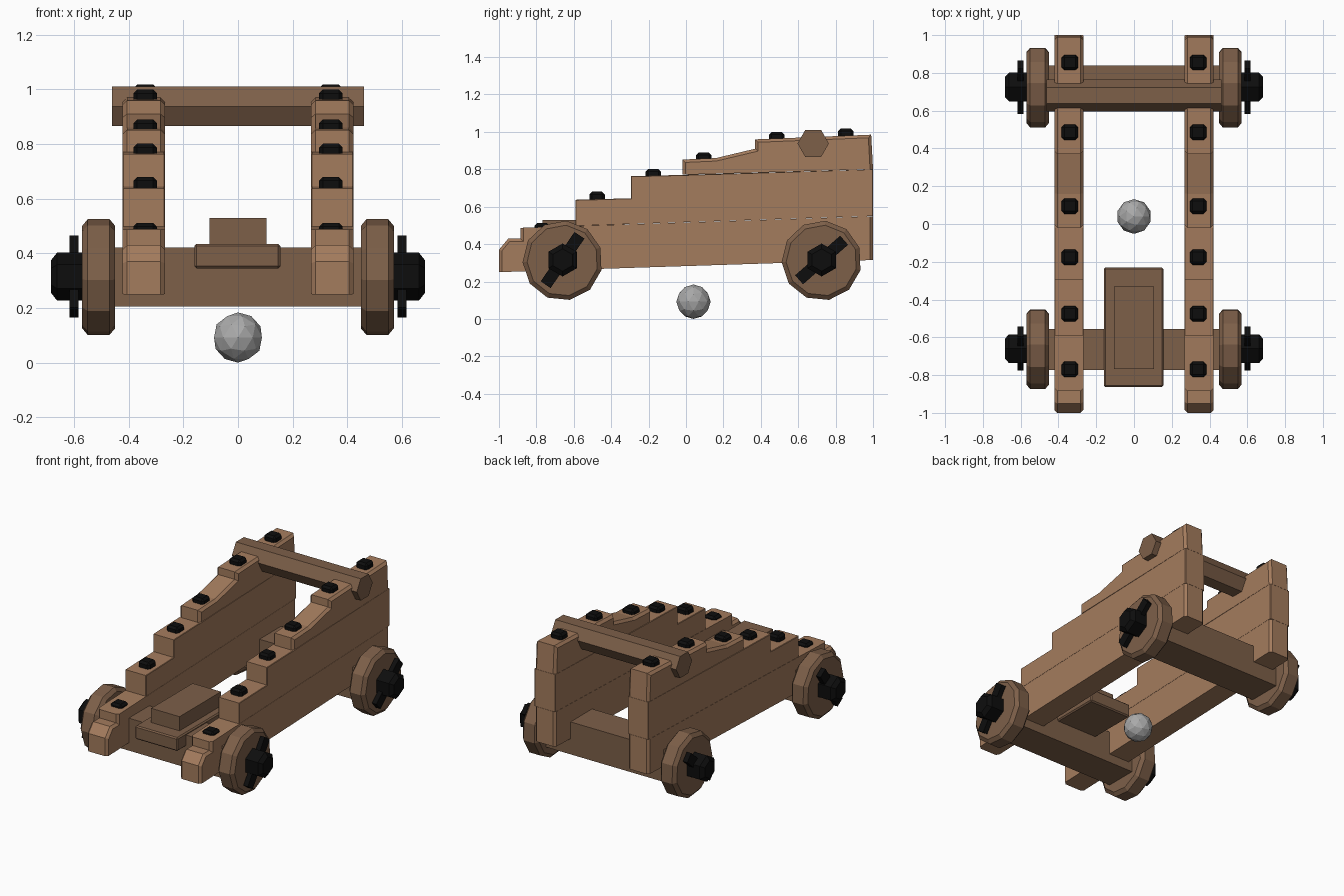
import bpy, bmesh, math
from mathutils import Matrix, Vector

if "Cube" in bpy.data.objects:
    bpy.data.objects.remove(bpy.data.objects["Cube"])


def material(name, rgb):
    m = bpy.data.materials.new(name)
    m.diffuse_color = (*rgb, 1)
    m.use_nodes = True
    m.node_tree.nodes["Principled BSDF"].inputs["Base Color"].default_value = m.diffuse_color
    return m


LIGHT = material("light_wood", (0.37, 0.20, 0.11))
DARK = material("dark_wood", (0.205, 0.115, 0.066))
IRON = material("black_iron", (0.004, 0.004, 0.004))
STONE = material("grey_ball", (0.40, 0.40, 0.40))


def finish(bm, name, mat):
    bmesh.ops.recalc_face_normals(bm, faces=bm.faces[:])
    me = bpy.data.meshes.new(name)
    bm.to_mesh(me)
    bm.free()
    me.materials.append(mat)
    ob = bpy.data.objects.new(name, me)
    bpy.context.collection.objects.link(ob)
    return ob


def box(name, lo, hi, mat, bevel=0.0, turn=0.0):
    """Box between two corners, turned about the x axis through its centre."""
    lo, hi = Vector(lo), Vector(hi)
    bm = bmesh.new()
    bmesh.ops.create_cube(bm, size=1, matrix=Matrix.Diagonal((*(hi - lo), 1)))
    if bevel:
        bmesh.ops.bevel(bm, geom=bm.edges[:], offset=bevel, segments=1, affect='EDGES')
    bm.transform(Matrix.Translation((lo + hi) / 2) @ Matrix.Rotation(turn, 4, 'X'))
    return finish(bm, name, mat)


def turned(name, rings, sides, y, z, mat, phase=0.0):
    """Solid along x from (x, radius) rings."""
    bm = bmesh.new()
    loops = []
    for x, r in rings:
        loops.append([bm.verts.new((x, y + r * math.sin(phase + math.tau * i / sides),
                                    z + r * math.cos(phase + math.tau * i / sides)))
                      for i in range(sides)])
    for a, b in zip(loops, loops[1:]):
        for i in range(sides):
            j = (i + 1) % sides
            bm.faces.new((a[i], a[j], b[j], b[i]))
    bm.faces.new(loops[0])
    bm.faces.new(loops[-1])
    return finish(bm, name, mat)


def plank(name, profile, x0, x1, mat):
    """Side profile (y, z) extruded in x, short outline edges chamfered."""
    bm = bmesh.new()
    f = bm.faces.new([bm.verts.new((x0, y, z)) for y, z in profile])
    ext = bmesh.ops.extrude_face_region(bm, geom=[f])
    bmesh.ops.translate(bm, vec=(x1 - x0, 0, 0),
                        verts=[v for v in ext["geom"] if isinstance(v, bmesh.types.BMVert)])
    short = [e for e in bm.edges
             if abs(e.verts[0].co.x - e.verts[1].co.x) < 1e-5 and e.calc_length() < 0.9]
    bmesh.ops.bevel(bm, geom=short, offset=0.016, segments=1, affect='EDGES', clamp_overlap=True)
    return finish(bm, name, mat)


# Stepped cheeks, each of three stacked planks
PLANKS = {
    "lower": [(-1, .25), (1, .315), (1, .549), (-.885, .487), (-.885, .43), (-.95, .43), (-1, .37)],
    "middle": [(-.59, .498), (1, .55), (1, .799), (-.02, .77), (-.295, .763), (-.295, .645), (-.59, .637)],
    "upper": [(-.02, .771), (1, .80), (.99, .985), (.37, .96), (.37, .91), (.16, .86), (-.02, .852)],
}
# Bolts on the steps: y and top z
BOLTS = [(-.77, .512), (-.475, .68), (-.175, .802), (.095, .89), (.485, 1.0), (.855, 1.018)]
# Axles: y, linchpin turn
AXLES = {"front": (-.66, -.60), "rear": (.725, -.85)}

for side, s in (("right", 1), ("left", -1)):
    for part, prof in PLANKS.items():
        plank(f"{side}_cheek_{part}", prof, s * .268, s * .422, LIGHT)
    for i, (y, top) in enumerate(BOLTS):
        x = s * .34
        box(f"{side}_bolt_{i + 1}", (x - .043, y - .041, top - .055),
            (x + .043, y + .041, top), IRON, bevel=.014)
    for end, (y, turn) in AXLES.items():
        # Wheel, hub cap and linchpin
        turned(f"{end}_{side}_wheel",
               [(s * .45, .19), (s * .47, .214), (s * .55, .214), (s * .57, .19)],
               11, y, .312, DARK, phase=.1)
        turned(f"{end}_{side}_hub", [(s * .56, .088), (s * .662, .088), (s * .684, .06)],
               6, y, .315, IRON)
        box(f"{end}_{side}_linchpin", (s * .6 - .016, y - .032, .315 - .16),
            (s * .6 + .016, y + .032, .315 + .16), IRON, turn=turn)

# Axle beams
box("front_axle", (-.455, -.772, .205), (.455, -.555, .422), DARK)
box("rear_axle", (-.455, .61, .205), (.455, .838, .422), DARK)

# Cross bar through the cheeks
turned("cross_bar", [(-.462, .084), (.462, .084)], 6, .68, .938, DARK, phase=math.pi / 6)

# Stacked wedge blocks at the front
box("lower_block", (-.16, -.862, .345), (.155, -.23, .435), DARK, bevel=.008)
box("upper_block", (-.105, -.768, .43), (.105, -.33, .53), DARK)

# Ball on the ground under the carriage
bm = bmesh.new()
bmesh.ops.create_icosphere(bm, subdivisions=2, radius=.092,
                           matrix=Matrix.Translation((0, .04, .092)))
finish(bm, "ball", STONE)
